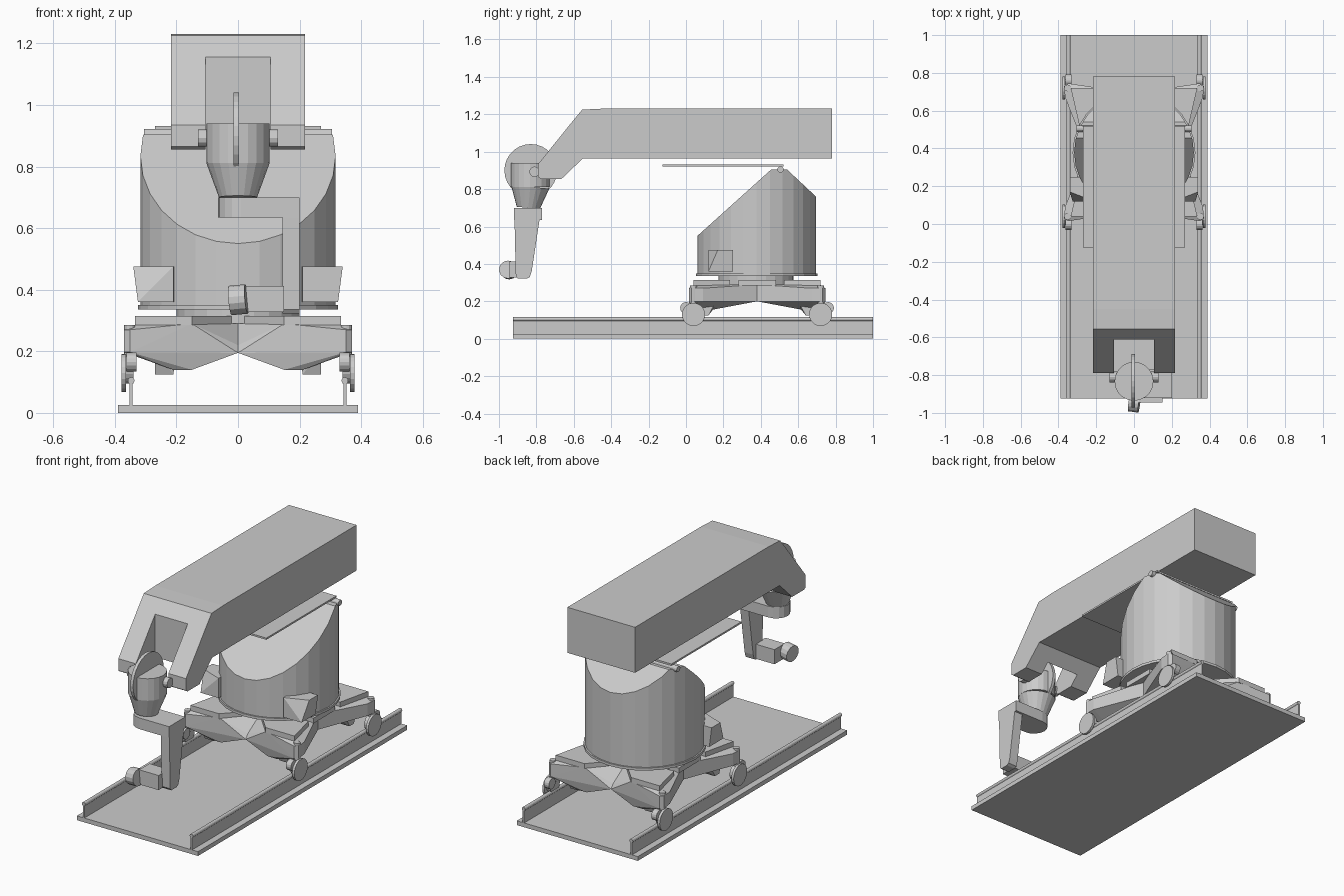
import bpy, bmesh, math
from mathutils import Vector, Matrix

MID = 0.38  # y centre of the carriage


def finish(name, bm):
    bmesh.ops.recalc_face_normals(bm, faces=bm.faces)
    me = bpy.data.meshes.new(name)
    bm.to_mesh(me)
    bm.free()
    ob = bpy.data.objects.new(name, me)
    bpy.context.collection.objects.link(ob)
    return ob


def hull(name, pts):
    bm = bmesh.new()
    for p in pts:
        bm.verts.new(p)
    res = bmesh.ops.convex_hull(bm, input=bm.verts)
    junk = {v for v in res["geom_interior"] if isinstance(v, bmesh.types.BMVert)}
    bmesh.ops.delete(bm, geom=list(junk), context='VERTS')
    bmesh.ops.dissolve_limit(bm, angle_limit=0.01, verts=bm.verts, edges=bm.edges)
    return finish(name, bm)


def box(name, x0, x1, y0, y1, z0, z1):
    return hull(name, [(x, y, z) for x in (x0, x1) for y in (y0, y1) for z in (z0, z1)])


def extrude_x(name, prof, x0, x1):
    bm = bmesh.new()
    f = bm.faces.new([bm.verts.new((x0, y, z)) for y, z in prof])
    r = bmesh.ops.extrude_face_region(bm, geom=[f])
    bmesh.ops.translate(bm, vec=(x1 - x0, 0, 0),
                        verts=[g for g in r["geom"] if isinstance(g, bmesh.types.BMVert)])
    if f.is_valid is False or len(bm.faces) == len(prof) + 1:
        bm.faces.new([v for v in bm.verts if abs(v.co.x - x0) < 1e-6][:len(prof)])
    return finish(name, bm)


def cyl(name, a, b, r, r2=None, seg=20):
    a, b = Vector(a), Vector(b)
    d = b - a
    bm = bmesh.new()
    m = Matrix.Translation((a + b) / 2) @ d.to_track_quat('Z', 'Y').to_matrix().to_4x4()
    bmesh.ops.create_cone(bm, cap_ends=True, segments=seg, radius1=r,
                          radius2=r if r2 is None else r2, depth=d.length, matrix=m)
    return finish(name, bm)


# Track bed and two bulb-topped rails
box("track_bed", -0.39, 0.39, -0.925, 1.0, 0, 0.025)
for s in (-1, 1):
    x = 0.347 * s
    box("rail_web", x - 0.005, x + 0.005, -0.925, 1.0, 0.025, 0.1)
    cyl("rail_head", (x, -0.925, 0.105), (x, 1.0, 0.105), 0.011, seg=12)

# Carriage: four mirrored quarters with arms, feet, pivots and wheels
for sx in (-1, 1):
    for sy in (-1, 1):
        def q(x, y, z):
            return (x * sx, MID + (y - MID) * sy, z)

        def qs(pts):
            return [q(*p) for p in pts]
        hull("carriage_arm", qs([
            (0, 0.38, 0.2), (0, 0.07, 0.195), (0, 0.09, 0.22), (0, 0.2, 0.29), (0, 0.38, 0.29),
            (0.15, 0.06, 0.14), (0.15, 0.045, 0.29), (0.21, 0.06, 0.14), (0.27, 0.03, 0.197),
            (0.35, 0.015, 0.197), (0.37, 0.03, 0.197), (0.35, 0.015, 0.27), (0.37, 0.03, 0.27),
            (0.365, 0.09, 0.2), (0.365, 0.09, 0.27), (0.335, 0.045, 0.285), (0.27, 0.28, 0.29),
            (0.25, 0.38, 0.2), (0.25, 0.38, 0.29)]))
        hull("deck_plate", qs([(x, y, z) for z in (0.285, 0.315) for x, y in
             ((0, 0.2), (0.15, 0.04), (0.335, 0.04), (0.29, 0.235), (0, 0.235))]))
        hull("carriage_foot", qs([
            (0.2, 0.07, 0.2), (0.27, 0.05, 0.2), (0.27, 0.16, 0.2), (0.2, 0.18, 0.2),
            (0.21, 0.08, 0.125), (0.27, 0.08, 0.125), (0.27, 0.12, 0.125), (0.21, 0.12, 0.125)]))
        cyl("pivot_post", q(0.352, 0.04, 0.16), q(0.352, 0.04, 0.285), 0.018, seg=12)
        cyl("wheel", q(0.364, 0.04, 0.13), q(0.378, 0.04, 0.13), 0.062)
        cyl("wheel_tread", q(0.34, 0.04, 0.14), q(0.364, 0.04, 0.14), 0.045)
        cyl("guide_roller", q(0.33, 0.0, 0.165), q(0.362, 0.0, 0.165), 0.031, seg=16)
box("deck_centre", -0.29, 0.29, 0.28, 0.48, 0.285, 0.315)
cyl("turntable_spindle", (0, 0.375, 0.29), (0, 0.375, 0.34), 0.2, seg=24)

# Turret: drum sliced by a front and a rear plane
cyl("turret_flange", (0, 0.378, 0.335), (0, 0.378, 0.35), 0.325, seg=28)
bm = bmesh.new()
bmesh.ops.create_cone(bm, cap_ends=True, segments=28, radius1=0.317, radius2=0.317,
                      depth=0.56, matrix=Matrix.Translation((0, 0.378, 0.625)))
for co, no in (((0, 0.061, 0.55), (0, -0.35, 0.389)), ((0, 0.695, 0.76), (0, 0.145, 0.155))):
    r = bmesh.ops.bisect_plane(bm, geom=bm.verts[:] + bm.edges[:] + bm.faces[:],
                               plane_co=co, plane_no=no, clear_outer=True)
    edges = [e for e in r["geom_cut"] if isinstance(e, bmesh.types.BMEdge)]
    bmesh.ops.holes_fill(bm, edges=edges)
finish("turret_drum", bm)
for s in (-1, 1):
    hull("turret_lug", [(x * s, y, z) for x, y, z in (
        (0.21, 0.12, 0.475), (0.34, 0.17, 0.475), (0.34, 0.25, 0.475), (0.2, 0.25, 0.475),
        (0.21, 0.12, 0.36), (0.325, 0.12, 0.36), (0.325, 0.25, 0.36), (0.2, 0.25, 0.36))])
cyl("hinge_rod", (-0.305, 0.505, 0.905), (0.305, 0.505, 0.905), 0.017, seg=12)
box("hinge_plate", -0.27, 0.27, -0.125, 0.52, 0.921, 0.931)

# Boom with forked nose
extrude_x("boom", [(0.78, 0.965), (0.78, 1.23), (-0.45, 1.23), (-0.555, 1.225),
                   (-0.612, 1.156), (-0.612, 0.906), (-0.55, 0.965)], -0.218, 0.218)
for s in (-1, 1):
    extrude_x("boom_fork", [(-0.612, 1.156), (-0.79, 0.935), (-0.79, 0.865),
                            (-0.775, 0.855), (-0.665, 0.855), (-0.612, 0.906)],
              0.105 * s, 0.218 * s)
    cyl("fork_pin", (0.09 * s, -0.81, 0.893), (0.13 * s, -0.81, 0.893), 0.028, seg=12)

# Wrist: slotted disc, pot and tapered neck
cyl("wrist_disc", (-0.014, -0.83, 0.9), (0.004, -0.83, 0.9), 0.141, seg=28)
cyl("wrist_pot", (0, -0.833, 0.812), (0, -0.833, 0.94), 0.103)
cyl("wrist_neck", (0, -0.843, 0.7), (0, -0.833, 0.812), 0.062, 0.103)

# Offset hand bracket with rounded end, tapered drop arm and end roller
arc = [(0.01 + 0.075 * math.cos(t), -0.845 + 0.075 * math.sin(t))
       for t in [math.pi * (0.5 + i / 8) for i in range(9)]]
hull("hand_bracket", [(x, y, z) for z in (0.635, 0.7)
                      for x, y in arc + [(0.2, -0.92), (0.2, -0.77)]])
extrude_x("drop_arm", [(-0.918, 0.69), (-0.775, 0.69), (-0.825, 0.36), (-0.835, 0.33),
                       (-0.85, 0.322), (-0.9, 0.322), (-0.91, 0.335)], 0.145, 0.2)
box("end_bar", 0.025, 0.15, -0.945, -0.85, 0.327, 0.412)
cyl("end_roller", (-0.025, -0.945, 0.365), (0.028, -0.952, 0.37), 0.048, seg=14)
